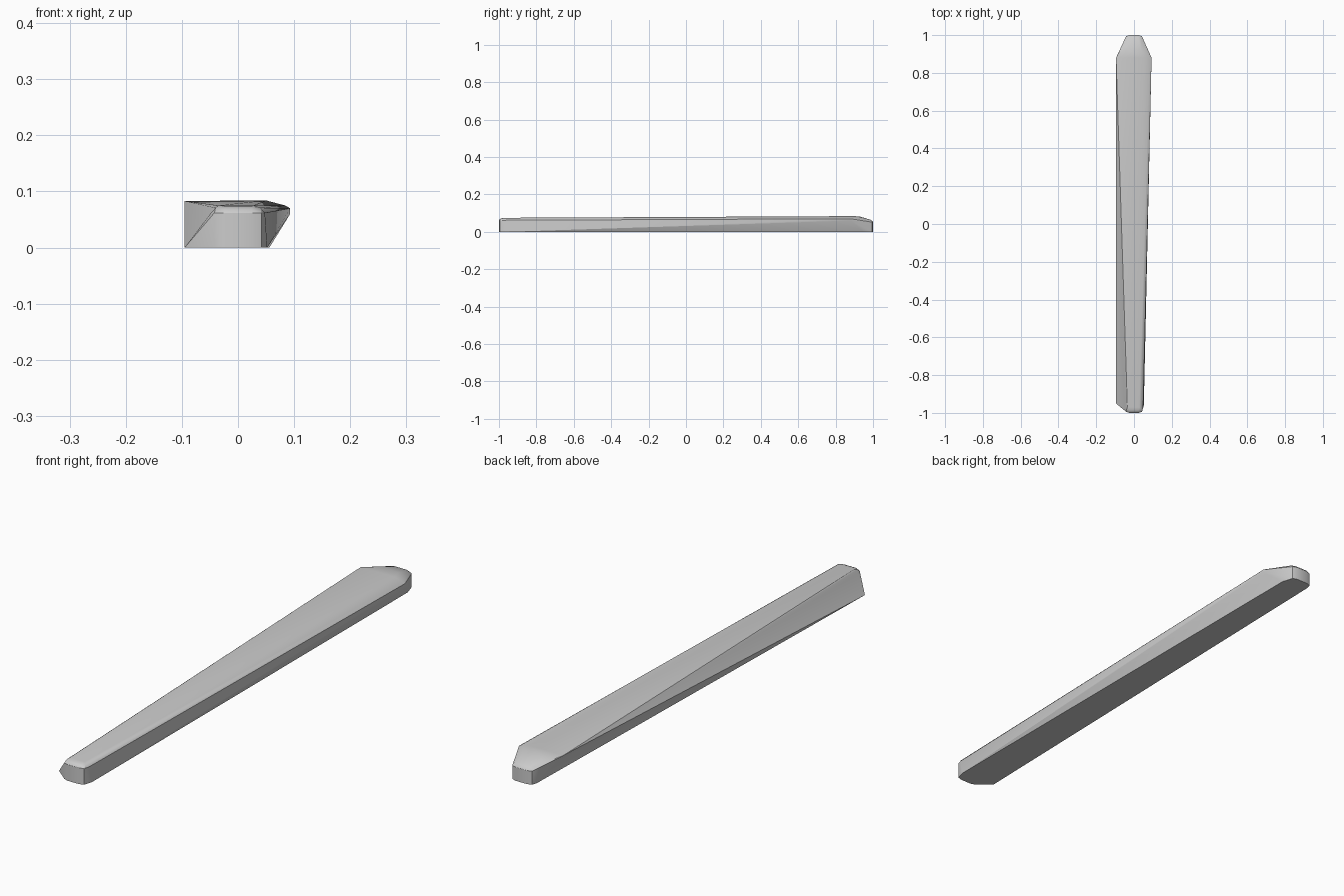
import bpy, bmesh

if "Cube" in bpy.data.objects:
    bpy.data.objects.remove(bpy.data.objects["Cube"])


# Rounded end cap: softened corners and a bevelled upper lip
def end_cap(s, lip, crown):
    pts = []
    for x, y in ((0.024, 1.0), (0.042, 0.994), (0.048, 0.975)):
        for side in (-1, 1):
            pts.append((side * x, s * y, 0.0))
            pts.append((side * x, s * y, lip))
    for side in (-1, 1):
        pts.append((side * 0.024, s * 0.996, lip + 0.006))
        pts.append((side * 0.040, s * 0.982, crown))
        pts.append((side * 0.024, s * 0.986, crown + 0.002))
    return pts


points = end_cap(-1, 0.062, 0.071) + end_cap(1, 0.052, 0.063)

# Broad shoulder near the back, foot edges and the twisted left flank
points += [
    (-0.095, 0.88, 0.083), (0.050, 0.88, 0.084), (0.038, 0.92, 0.083),
    (-0.040, 0.925, 0.083),
    (0.084, 0.88, 0.075), (0.093, 0.88, 0.070), (0.093, 0.88, 0.060),
    (-0.095, -0.95, 0.0), (0.056, 0.95, 0.0), (0.052, -0.96, 0.0),
    (0.028, -0.97, 0.075), (-0.035, -0.97, 0.075),
]

# Faceted bar body wrapped around the points
bm = bmesh.new()
for p in points:
    bm.verts.new(p)
res = bmesh.ops.convex_hull(bm, input=bm.verts)
loose = [v for v in bm.verts if not v.link_faces]
bmesh.ops.delete(bm, geom=loose, context='VERTS')
bmesh.ops.dissolve_limit(bm, angle_limit=0.004, verts=bm.verts, edges=bm.edges)
bmesh.ops.recalc_face_normals(bm, faces=bm.faces)
mesh = bpy.data.meshes.new("tapered_bar")
bm.to_mesh(mesh)
bm.free()

bar = bpy.data.objects.new("tapered_bar", mesh)
bpy.context.collection.objects.link(bar)
bpy.context.view_layer.objects.active = bar
bar.select_set(True)
bpy.ops.object.shade_smooth_by_angle(angle=0.45)
